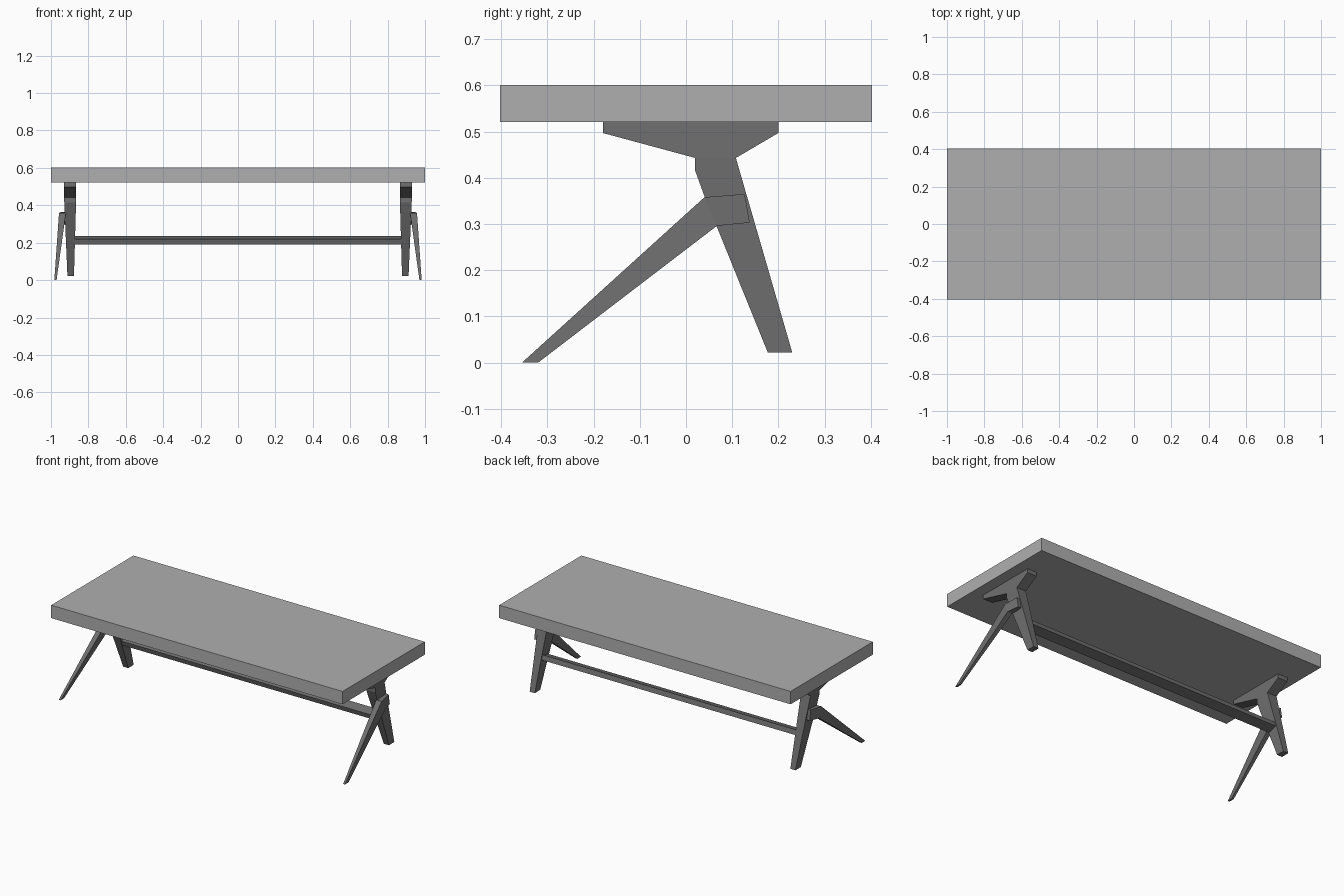
import bpy, bmesh
from math import radians
from mathutils import Matrix, Vector

cube = bpy.data.objects.get("Cube")
if cube:
    bpy.data.objects.remove(cube, do_unlink=True)


def material(name, value):
    mat = bpy.data.materials.new(name)
    mat.use_nodes = True
    colour = (value, value, value, 1)
    mat.diffuse_color = colour
    mat.node_tree.nodes["Principled BSDF"].inputs["Base Color"].default_value = colour
    return mat


top_grey = material("light grey top", 0.43)
frame_grey = material("dark grey frame", 0.16)


def finish(name, bm, mat):
    bmesh.ops.recalc_face_normals(bm, faces=bm.faces)
    mesh = bpy.data.meshes.new(name)
    bm.to_mesh(mesh)
    bm.free()
    mesh.materials.append(mat)
    obj = bpy.data.objects.new(name, mesh)
    bpy.context.collection.objects.link(obj)
    return obj


def box(name, size, centre, mat, tilt=0):
    bm = bmesh.new()
    place = (Matrix.Translation(centre) @ Matrix.Rotation(radians(tilt), 4, "X")
             @ Matrix.Diagonal((*size, 1)))
    bmesh.ops.create_cube(bm, size=1, matrix=place)
    return finish(name, bm, mat)


def plate(name, side, profile, limits):
    """Solid with a (y, z) profile; limits(y, z) gives the inner and outer x."""
    bm = bmesh.new()
    rings = []
    for k in (0, 1):
        rings.append([bm.verts.new((side * limits(y, z)[k], y, z)) for y, z in profile])
        bm.faces.new(rings[-1])
    n = len(profile)
    for i in range(n):
        j = (i + 1) % n
        bm.faces.new((rings[0][i], rings[0][j], rings[1][j], rings[1][i]))
    return finish(name, bm, frame_grey)


def mix(a, b, t):
    return a + (b - a) * t


def rear_limits(y, z):
    t = (0.443 - z) / 0.42
    return mix(0.865, 0.877, t), mix(0.93, 0.912, t)


def front_limits(y, z):
    # the front leg splays outward toward its narrow foot
    if y > 0.1:
        return 0.915, 0.945
    t = 1 - z / 0.36
    return mix(0.92, 0.97, t), mix(0.957, 0.982, t)


# table top
box("table_top", (2, 0.806, 0.08), (0, 0, 0.561), top_grey)

# stretcher between the rear legs, square to their slope
box("stretcher", (1.76, 0.06, 0.03), (0, 0.137, 0.2125), frame_grey, tilt=16)

bracket = [(-0.18, 0.521), (0.2, 0.521), (0.2, 0.497), (0.108, 0.443),
           (0.02, 0.443), (-0.18, 0.497)]
rear = [(0.02, 0.443), (0.108, 0.443), (0.23, 0.022), (0.177, 0.022),
        (0.04, 0.36), (0.02, 0.415)]
front_shank = [(0.04, 0.358), (0.067, 0.296), (-0.32, 0), (-0.355, 0)]
front_joint = [(0.04, 0.358), (0.127, 0.365), (0.138, 0.303), (0.067, 0.296)]

# leg assemblies on both ends
for label, side in (("left", 1), ("right", -1)):
    plate(label + "_bracket", side, bracket, lambda y, z: (0.865, 0.93))
    plate(label + "_rear_leg", side, rear, rear_limits)
    plate(label + "_front_leg", side, front_shank, front_limits)
    plate(label + "_front_leg_joint", side, front_joint, front_limits)
